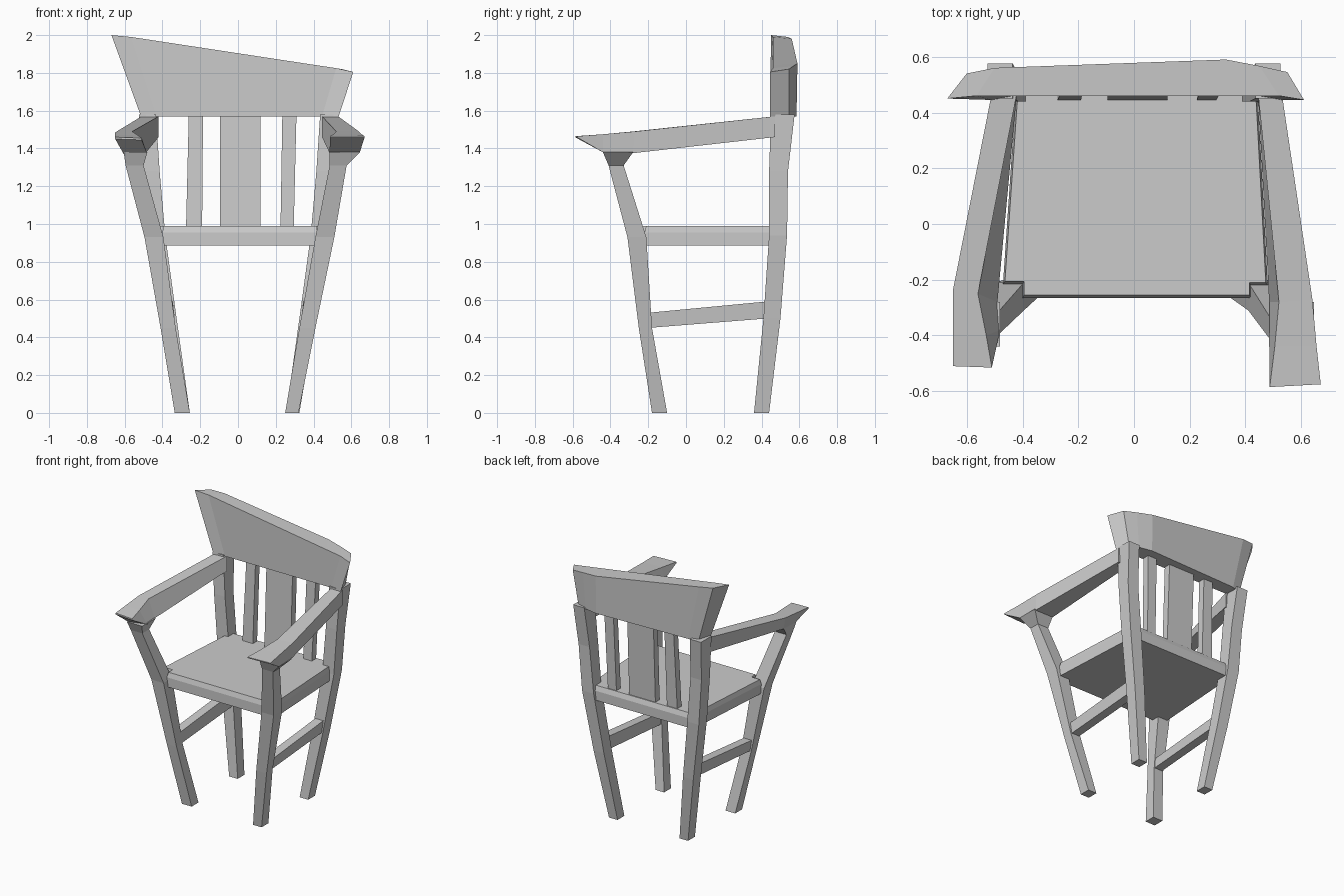
import bpy, bmesh


def loft(name, rings):
    """Skin a closed solid through equal-sized rings of points."""
    bm = bmesh.new()
    loops = [[bm.verts.new(p) for p in r] for r in rings]
    n = len(rings[0])
    for a, b in zip(loops, loops[1:]):
        for i in range(n):
            j = (i + 1) % n
            bm.faces.new((a[i], a[j], b[j], b[i]))
    bm.faces.new(loops[0])
    bm.faces.new(loops[-1])
    bmesh.ops.recalc_face_normals(bm, faces=bm.faces)
    me = bpy.data.meshes.new(name)
    bm.to_mesh(me)
    bm.free()
    ob = bpy.data.objects.new(name, me)
    bpy.context.collection.objects.link(ob)
    return ob


def rect(x0, x1, y0, y1, z):
    return [(x0, y0, z), (x1, y0, z), (x1, y1, z), (x0, y1, z)]


def mirror_x(rings, s):
    return [[(s * x, y, z) for x, y, z in r] for r in rings]


# Bent rear legs running up into the top rail, and side stretchers
for side, s in (("left", -1), ("right", 1)):
    loft(f"rear_leg_{side}", mirror_x([
        rect(.255, .325, .36, .44, 0),
        rect(.325, .41, .41, .50, .50),
        rect(.385, .48, .44, .535, .94),
        rect(.415, .505, .44, .54, 1.28),
        rect(.435, .525, .45, .575, 1.58)], s))
    loft(f"stretcher_{side}", mirror_x([
        [(.335, -.20, .45), (.40, -.20, .45), (.41, -.20, .53), (.345, -.20, .53)],
        [(.335, .43, .50), (.40, .43, .50), (.41, .43, .59), (.345, .43, .59)]], s))

# Front legs: slightly different on each side, flaring into the arms
leg_x = {
    "left": [(.255, .335), (.33, .41), (.395, .495), (.50, .595), (.48, .605)],
    "right": [(.25, .32), (.325, .41), (.41, .51), (.485, .575), (.485, .645)]}
leg_yz = [(-.18, -.10, 0), (-.25, -.18, .45), (-.31, -.21, .93),
          (-.41, -.33, 1.31), (-.44, -.28, 1.38)]
for side, s in (("left", -1), ("right", 1)):
    loft(f"front_leg_{side}", mirror_x(
        [rect(*x, *yz) for x, yz in zip(leg_x[side], leg_yz)], s))

# Arms with a wedge-shaped tip: inner top, outer top, outer bottom, inner bottom
loft("arm_left", mirror_x([
    [(.42, .47, 1.57), (.51, .47, 1.57), (.51, .47, 1.46), (.42, .47, 1.46)],
    [(.56, -.25, 1.49), (.65, -.24, 1.485), (.605, -.28, 1.375), (.49, -.28, 1.375)],
    [(.53, -.40, 1.47), (.65, -.40, 1.47), (.605, -.42, 1.37), (.48, -.38, 1.37)],
    [(.51, -.515, 1.455), (.65, -.51, 1.46), (.65, -.51, 1.45), (.51, -.515, 1.445)]], -1))
loft("arm_right", [
    [(.445, .47, 1.57), (.53, .47, 1.57), (.53, .47, 1.46), (.445, .47, 1.46)],
    [(.52, -.28, 1.49), (.64, -.27, 1.49), (.635, -.28, 1.375), (.485, -.28, 1.375)],
    [(.505, -.44, 1.475), (.655, -.44, 1.475), (.645, -.44, 1.38), (.485, -.42, 1.38)],
    [(.487, -.585, 1.465), (.67, -.575, 1.465), (.67, -.575, 1.458), (.487, -.585, 1.458)]])

# Seat board with notched front corners and a chamfered top edge
outline = [(-.40, -.265), (.42, -.265), (.42, -.22), (.48, -.22),
           (.445, .45), (.42, .515), (-.41, .515), (-.425, .45), (-.47, -.215), (-.40, -.215)]
inset = [(x * .985, y * .97 + .003) for x, y in outline]
loft("seat", [
    [(x, y, .885) for x, y in outline],
    [(x, y, .955) for x, y in outline],
    [(x, y, .99) for x, y in inset]])

# Back slats
for name, bottom, top in (("slat_left", (-.275, -.19), (-.26, -.185)),
                          ("slat_centre", (-.095, .12), (-.095, .12)),
                          ("slat_right", (.225, .295), (.235, .31))):
    loft(name, [rect(*bottom, .445, .495, .98), rect(*top, .47, .52, 1.60)])

# Slanted top rail: front bottom, front top, back top, back bottom
loft("top_rail", [
    [(-.51, .445, 1.56), (-.67, .45, 2.0), (-.60, .54, 1.99), (-.48, .54, 1.56)],
    [(-.43, .46, 1.57), (-.565, .46, 1.99), (-.50, .56, 1.98), (-.41, .56, 1.57)],
    [(.38, .46, 1.57), (.40, .46, 1.843), (.33, .59, 1.85), (.33, .585, 1.57)],
    [(.445, .46, 1.57), (.52, .46, 1.825), (.45, .567, 1.835), (.43, .565, 1.57)],
    [(.53, .445, 1.56), (.61, .445, 1.805), (.55, .545, 1.82), (.50, .545, 1.56)]])
